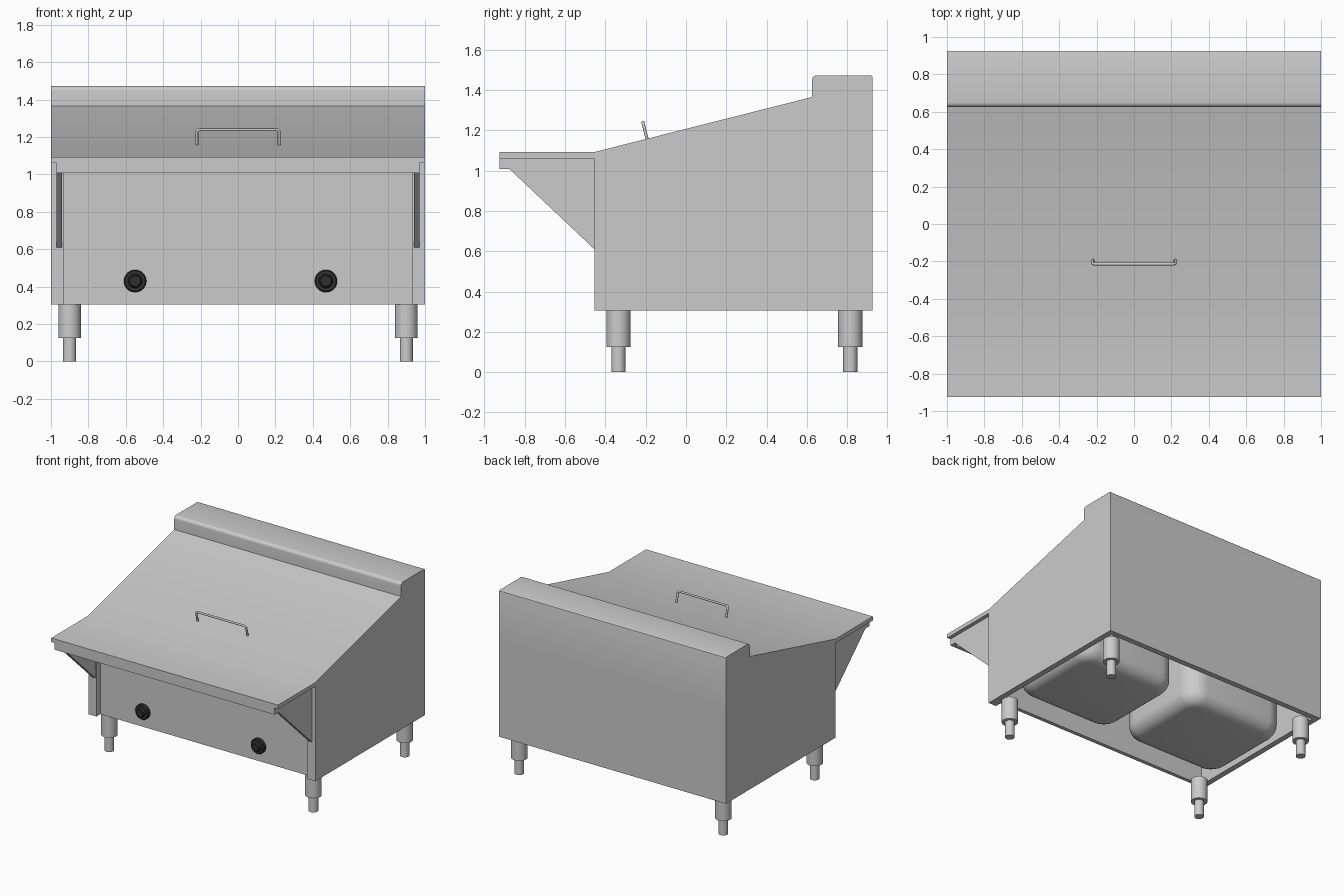
import bpy, bmesh, math
from mathutils import Matrix

if "Cube" in bpy.data.objects:
    bpy.data.objects.remove(bpy.data.objects["Cube"])


def finish(name, bm, smooth=False, mat=None):
    bmesh.ops.recalc_face_normals(bm, faces=bm.faces)
    me = bpy.data.meshes.new(name)
    bm.to_mesh(me)
    bm.free()
    if smooth:
        me.shade_smooth()
        me.set_sharp_from_angle(angle=math.radians(30))
    if mat:
        me.materials.append(mat)
    ob = bpy.data.objects.new(name, me)
    bpy.context.collection.objects.link(ob)
    return ob


def add_box(bm, x0, x1, y0, y1, z0, z1):
    m = Matrix.Translation(((x0 + x1) / 2, (y0 + y1) / 2, (z0 + z1) / 2)) @ \
        Matrix.Diagonal((x1 - x0, y1 - y0, z1 - z0, 1))
    bmesh.ops.create_cube(bm, size=1, matrix=m)


def box(name, *dims):
    bm = bmesh.new()
    add_box(bm, *dims)
    return finish(name, bm)


def extrude_profile(name, pts, x0, x1, smooth=False):
    """Extrude a closed (y, z) outline along x."""
    bm = bmesh.new()
    f = bm.faces.new([bm.verts.new((x0, y, z)) for y, z in pts])
    r = bmesh.ops.extrude_face_region(bm, geom=[f])
    bmesh.ops.translate(bm, vec=(x1 - x0, 0, 0),
                        verts=[g for g in r["geom"] if isinstance(g, bmesh.types.BMVert)])
    return finish(name, bm, smooth)


def arc(cy, cz, r, a0, a1, n=6):
    angs = [math.radians(a0 + (a1 - a0) * i / n) for i in range(n + 1)]
    return [(cy + r * math.cos(a), cz + r * math.sin(a)) for a in angs]


def lathe(name, profile, matrix, n=32, mat=None):
    """Spin an (r, z) outline round local z."""
    bm = bmesh.new()
    vs = [bm.verts.new((r, 0, z)) for r, z in profile]
    es = [bm.edges.new(p) for p in zip(vs, vs[1:])]
    bmesh.ops.spin(bm, geom=vs + es, cent=(0, 0, 0), axis=(0, 0, 1),
                   angle=2 * math.pi, steps=n, use_duplicate=False)
    bmesh.ops.remove_doubles(bm, verts=bm.verts, dist=1e-5)
    bmesh.ops.transform(bm, matrix=matrix, verts=bm.verts)
    return finish(name, bm, True, mat)


black = bpy.data.materials.new("black_plastic")
black.diffuse_color = (0.03, 0.03, 0.03, 1)
black.use_nodes = True
black.node_tree.nodes["Principled BSDF"].inputs["Base Color"].default_value = black.diffuse_color

# Sloping top with front shelf and raised rear ledge
top = [(-0.925, 1.06), (0.925, 1.06)]
top += arc(0.915, 1.463, 0.01, 0, 90, 3)
top += arc(0.65, 1.448, 0.025, 90, 180)
top += [(0.625, 1.365), (-0.455, 1.092), (-0.925, 1.092)]
extrude_profile("sloping_top", top, -1, 1, smooth=True)

# Cabinet walls, open underneath
box("back_wall", -1, 1, 0.88, 0.925, 0.305, 1.06)
box("front_panel", -0.955, 0.955, -0.405, -0.375, 0.305, 1.06)
for side, s in (("left", -1), ("right", 1)):
    wall = [(-0.375, 0.305), (0.88, 0.305), (0.88, 1.06), (-0.375, 1.06)]
    extrude_profile(side + "_wall", wall, s * 0.955, s)
    post = [(-0.455, 0.305), (-0.375, 0.305), (-0.375, 1.06), (-0.455, 1.06)]
    extrude_profile(side + "_front_post", post, s * 0.93, s)
    # Triangular shelf brackets
    bracket = [(-0.925, 1.06), (-0.925, 1.007), (-0.875, 1.007),
               (-0.455, 0.61), (-0.455, 1.06)]
    extrude_profile(side + "_shelf_bracket", bracket, s * 0.94, s * 0.97)

# Turned-down front edge of the shelf
box("shelf_lip", -0.94, 0.94, -0.925, -0.9, 1.007, 1.06)

# Two rounded tubs and their control knobs
for side, x in (("left", -0.55), ("right", 0.47)):
    bm = bmesh.new()
    add_box(bm, x - 0.44, x + 0.44, -0.28, 0.53, 0.33, 1.06)
    upright = [e for e in bm.edges if abs(e.verts[0].co.z - e.verts[1].co.z) > 0.1]
    bmesh.ops.bevel(bm, geom=upright, offset=0.15, segments=8,
                    profile=0.5, affect='EDGES')
    low = [e for e in bm.edges if max(v.co.z for v in e.verts) < 0.34]
    bmesh.ops.bevel(bm, geom=low, offset=0.1, segments=6,
                    profile=0.5, affect='EDGES')
    finish(side + "_tub", bm, True)

    knob = [(0, 0), (0.06, 0), (0.06, 0.022), (0.054, 0.03), (0.037, 0.03),
            (0.033, 0.048), (0.028, 0.052), (0, 0.052)]
    place = Matrix.Translation((x, -0.402, 0.43)) @ Matrix.Rotation(math.pi / 2, 4, 'X')
    lathe(side + "_knob", knob, place, mat=black)

# Stepped adjustable legs
leg = [(0, 0), (0.035, 0), (0.035, 0.125), (0.06, 0.125), (0.06, 0.307), (0, 0.307)]
for xn, x in (("left", -0.9), ("right", 0.9)):
    for yn, y in (("front", -0.335), ("back", 0.815)):
        lathe(f"{yn}_{xn}_leg", leg, Matrix.Translation((x, y, 0)))

# Lid handle, a bent rod standing square to the slope
half = [(-0.22, 0.0), (-0.22, 0.07)]
half += [(-0.205 + 0.015 * math.cos(a), 0.075 + 0.015 * math.sin(a))
         for a in (math.pi * (1 - k / 8) for k in range(5))]
path = half + [(-x, h) for x, h in reversed(half)]
cu = bpy.data.curves.new("lid_handle", 'CURVE')
cu.dimensions = '3D'
cu.bevel_depth = 0.008
cu.bevel_resolution = 3
cu.use_fill_caps = True
sp = cu.splines.new('POLY')
sp.points.add(len(path) - 1)
for p, (x, h) in zip(sp.points, path):
    p.co = (x, -0.192 - 0.245 * h, 1.152 + 0.97 * h, 1)
    p.radius = 1
sp.use_smooth = True
bpy.context.collection.objects.link(bpy.data.objects.new("lid_handle", cu))
